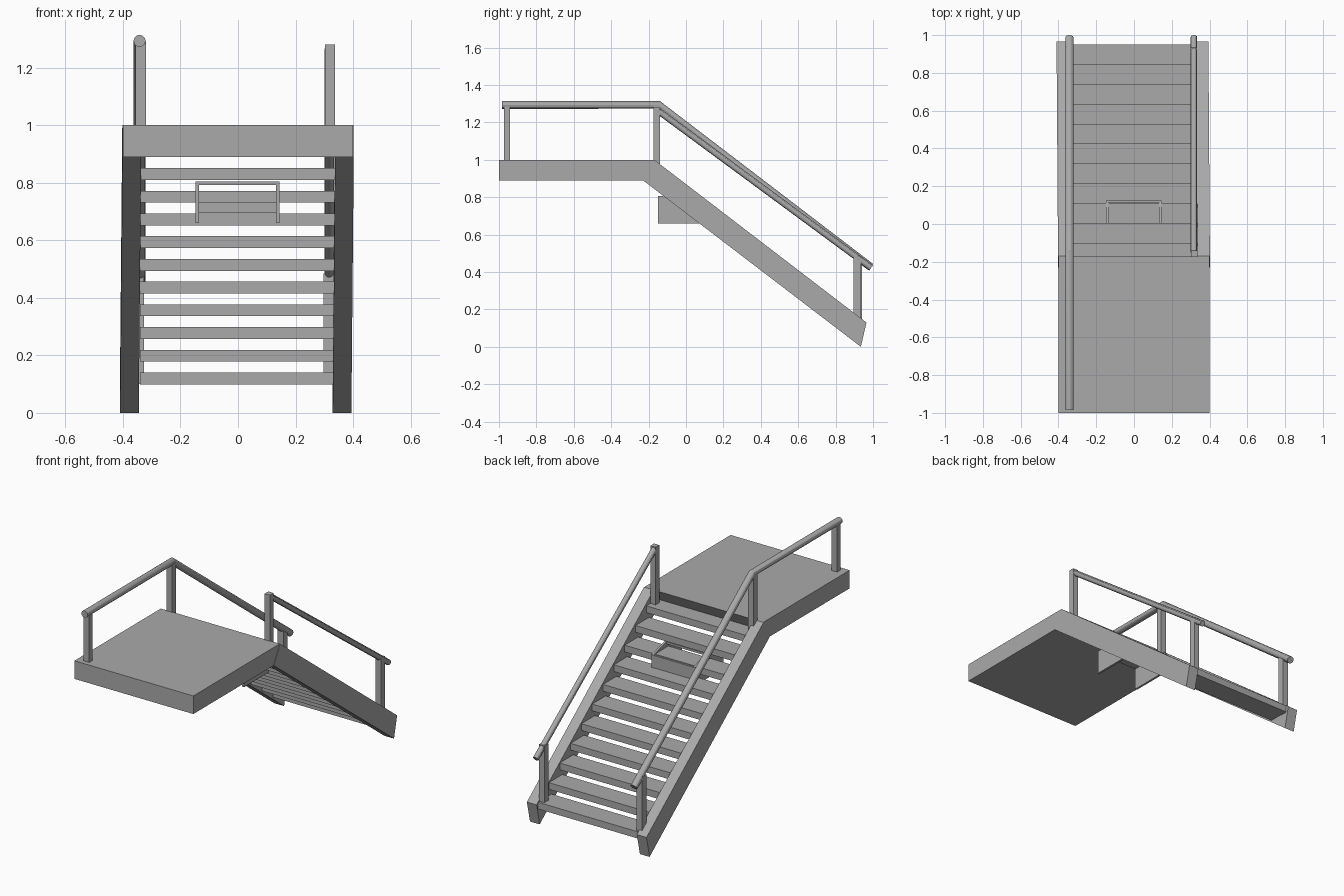
import bpy, bmesh
from mathutils import Vector

cube = bpy.data.objects.get("Cube")
if cube:
    bpy.data.objects.remove(cube, do_unlink=True)

grey = bpy.data.materials.new("plain grey")
grey.use_nodes = True
COLOUR = (0.4, 0.4, 0.4, 1)
grey.diffuse_color = COLOUR
grey.node_tree.nodes["Principled BSDF"].inputs["Base Color"].default_value = COLOUR


def finish(name, bm):
    bmesh.ops.recalc_face_normals(bm, faces=bm.faces)
    mesh = bpy.data.meshes.new(name)
    bm.to_mesh(mesh)
    bm.free()
    mesh.materials.append(grey)
    obj = bpy.data.objects.new(name, mesh)
    bpy.context.collection.objects.link(obj)
    return obj


def slab(name, profile, x0, x1, lean=0.0):
    """Side profile of (y, z) points extruded from x0 to x1; lean drifts x along y."""
    bm = bmesh.new()
    face = bm.faces.new([bm.verts.new((x0, y, z)) for y, z in profile])
    side = bmesh.ops.extrude_face_region(bm, geom=[face])["geom"]
    bmesh.ops.translate(bm, vec=(x1 - x0, 0, 0),
                        verts=[v for v in side if isinstance(v, bmesh.types.BMVert)])
    for v in bm.verts:
        v.co.x -= lean * (v.co.y + 0.2)
    return finish(name, bm)


def box(name, x0, x1, y0, y1, z0, z1):
    return slab(name, [(y0, z0), (y1, z0), (y1, z1), (y0, z1)], x0, x1)


def rail(name, x, path, radius):
    """Round handrail swept through (y, z) points with mitred bends."""
    pts = [Vector((x, y, z)) for y, z in path]
    curve = bpy.data.curves.new(name, "CURVE")
    curve.dimensions = "3D"
    curve.bevel_depth = radius
    curve.bevel_resolution = 4
    curve.use_fill_caps = True
    spline = curve.splines.new("POLY")
    spline.points.add(len(pts) - 1)
    for p, co in zip(spline.points, pts):
        p.co = (*co, 1)
    curve.materials.append(grey)
    obj = bpy.data.objects.new(name, curve)
    bpy.context.collection.objects.link(obj)
    bpy.ops.object.select_all(action="DESELECT")
    obj.select_set(True)
    bpy.context.view_layer.objects.active = obj
    bpy.ops.object.convert(target="MESH")
    bpy.ops.object.shade_smooth_by_angle()


# Landing, mitred where the stairs begin
slab("landing", [(-1, 0.89), (-0.23, 0.89), (-0.17, 1), (-1, 1)], -0.4, 0.4)

# Stringers
stringer = [(-0.17, 1), (0.965, 0.13), (0.935, 0), (-0.23, 0.89)]
slab("left_stringer", stringer, 0.337, 0.402, 0.007)
slab("right_stringer", stringer, -0.402, -0.337, 0.007)

# Open treads
for i in range(11):
    back, top = 0.95 - 0.105 * i, 0.14 + 0.079 * i
    box(f"tread_{i + 1}", -0.34, 0.337, back - 0.13, back, top - 0.041, top)

# Posts
box("left_upper_post", 0.302, 0.337, -0.175, -0.14, 0.92, 1.28)
box("left_lower_post", 0.298, 0.333, 0.895, 0.935, 0.1, 0.485)
box("right_landing_post", -0.357, -0.32, -0.972, -0.94, 1, 1.285)
box("right_upper_post", -0.357, -0.32, -0.175, -0.14, 0.92, 1.29)
box("right_lower_post", -0.363, -0.326, 0.9, 0.94, 0.1, 0.475)

# Handrails
rail("left_handrail", 0.317, [(-0.15, 1.262), (0.99, 0.422)], 0.017)
rail("right_handrail", -0.342, [(-0.985, 1.293), (-0.145, 1.293), (0.988, 0.426)], 0.021)

# Open box under the stairs
side = [(-0.15, 0.66), (0.125, 0.66), (0.125, 0.77), (0, 0.805), (-0.15, 0.805)]
for name, x in (("right", -0.148), ("left", 0.132)):
    slab(f"under_box_{name}_side", side, x, x + 0.013)
box("under_box_top", -0.148, 0.145, -0.15, 0, 0.792, 0.805)
box("under_box_back", -0.148, 0.145, 0.114, 0.125, 0.695, 0.77)
